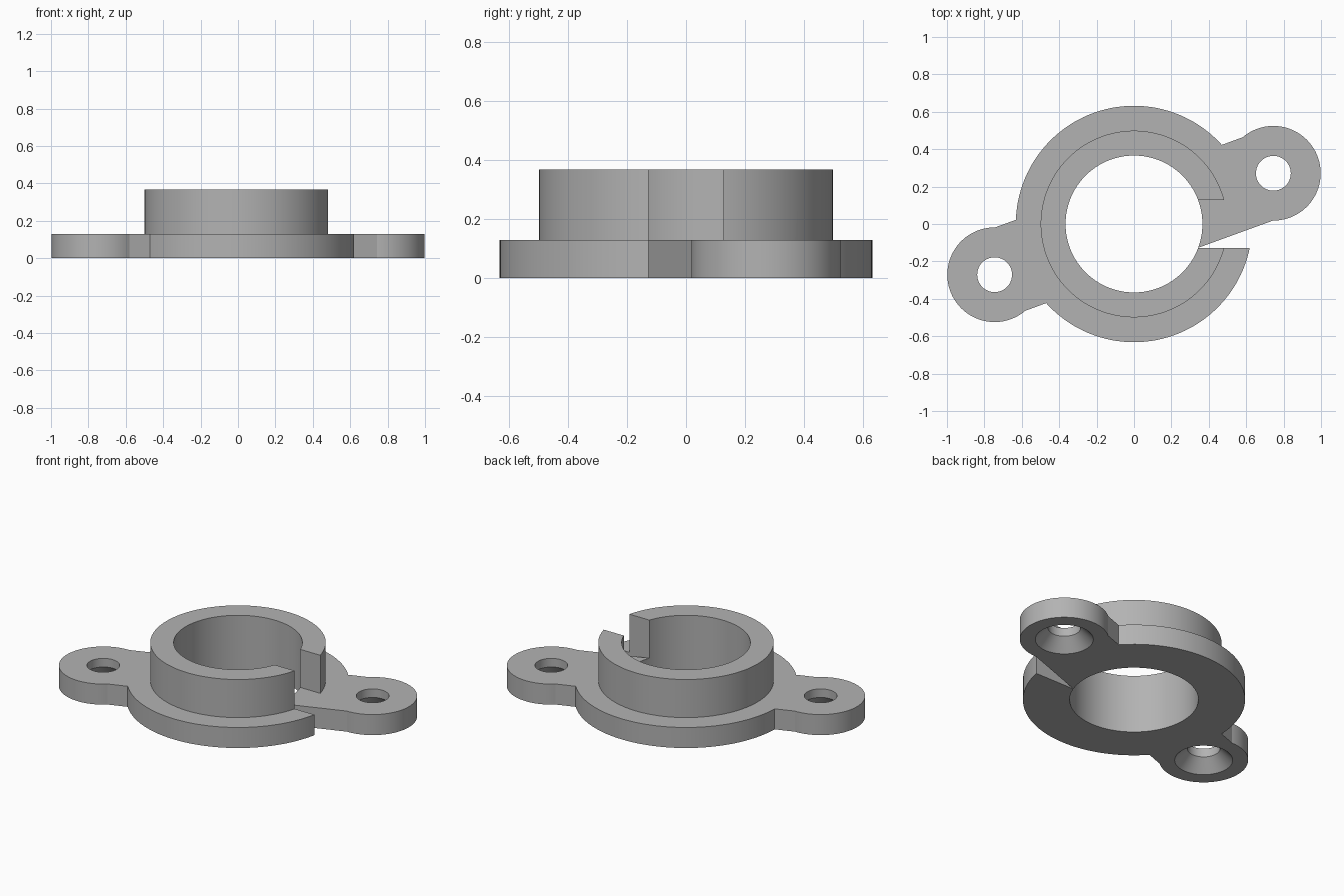
import bpy, bmesh, math
from mathutils import Vector

cube = bpy.data.objects.get("Cube")
if cube:
    bpy.data.objects.remove(cube)

FLANGE_R, COLLAR_R, BORE_R = 0.632, 0.499, 0.366
FLANGE_H, TOTAL_H = 0.129, 0.368
EAR_R, EAR_DIST, BAR_HALF = 0.253, 0.793, 0.237
HOLE_R, SINK_R, SINK_H = 0.093, 0.165, 0.075
SLOT_HALF = 0.127
TILT = math.radians(20)
SEG = 128

grey = bpy.data.materials.new("plain_grey")
grey.use_nodes = True
colour = (0.45, 0.45, 0.45, 1)
grey.diffuse_color = colour
grey.node_tree.nodes["Principled BSDF"].inputs["Base Color"].default_value = colour


def make_object(name, bm):
    bmesh.ops.recalc_face_normals(bm, faces=bm.faces)
    mesh = bpy.data.meshes.new(name)
    bm.to_mesh(mesh)
    bm.free()
    mesh.materials.append(grey)
    obj = bpy.data.objects.new(name, mesh)
    bpy.context.collection.objects.link(obj)
    return obj


def turned(name, profile, centre=(0, 0)):
    """Stack of circles (radius, z) joined into a closed solid."""
    bm = bmesh.new()
    rings = []
    for r, z in profile:
        rings.append([bm.verts.new((centre[0] + r * math.cos(a), centre[1] + r * math.sin(a), z))
                      for a in (2 * math.pi * i / SEG for i in range(SEG))])
    for low, high in zip(rings, rings[1:]):
        for i in range(SEG):
            j = (i + 1) % SEG
            bm.faces.new((low[i], low[j], high[j], high[i]))
    bm.faces.new(rings[0])
    bm.faces.new(rings[-1])
    return make_object(name, bm)


def extruded(name, outline, z0, z1):
    bm = bmesh.new()
    face = bm.faces.new([bm.verts.new((x, y, z0)) for x, y in outline])
    top = bmesh.ops.extrude_face_region(bm, geom=[face])["geom"]
    bmesh.ops.translate(bm, vec=Vector((0, 0, z1 - z0)),
                        verts=[v for v in top if isinstance(v, bmesh.types.BMVert)])
    return make_object(name, bm)


def combine(target, tool, operation):
    mod = target.modifiers.new(operation.lower(), 'BOOLEAN')
    mod.operation, mod.solver, mod.object = operation, 'EXACT', tool
    bpy.context.view_layer.objects.active = target
    bpy.ops.object.modifier_apply(modifier=mod.name)
    bpy.data.objects.remove(tool)


# Round flange with raised collar
body = turned("mounting_collar", [(FLANGE_R, 0), (FLANGE_R, FLANGE_H),
                                  (COLLAR_R, FLANGE_H), (COLLAR_R, TOTAL_H)])

# Slot through one side of the ring
s = SLOT_HALF
combine(body, extruded("slot_cutter", [(0, -s), (1, -s), (1, s), (0, s)], -0.1, 0.5), 'DIFFERENCE')

# Tilted bar with a round ear at each end, as one outline
start = math.pi - math.asin(BAR_HALF / EAR_R)
outline = []
for side in (1, -1):
    for i in range(SEG + 1):
        a = -start + 2 * start * i / SEG
        x, y = side * (EAR_DIST + EAR_R * math.cos(a)), side * EAR_R * math.sin(a)
        outline.append((x * math.cos(TILT) - y * math.sin(TILT),
                        x * math.sin(TILT) + y * math.cos(TILT)))
combine(body, extruded("ear_bar", outline, 0, FLANGE_H), 'UNION')

# Central bore
combine(body, turned("bore_cutter", [(BORE_R, -0.1), (BORE_R, 0.5)]), 'DIFFERENCE')

# Screw holes, countersunk from below
for side in (1, -1):
    centre = (side * EAR_DIST * math.cos(TILT), side * EAR_DIST * math.sin(TILT))
    hole = turned("hole_cutter", [(SINK_R, -0.1), (SINK_R, 0), (HOLE_R, SINK_H), (HOLE_R, 0.3)], centre)
    combine(body, hole, 'DIFFERENCE')

# Smooth round walls, sharp edges
bpy.ops.object.select_all(action='DESELECT')
body.select_set(True)
bpy.context.view_layer.objects.active = body
bpy.ops.object.shade_smooth_by_angle(angle=math.radians(15))
